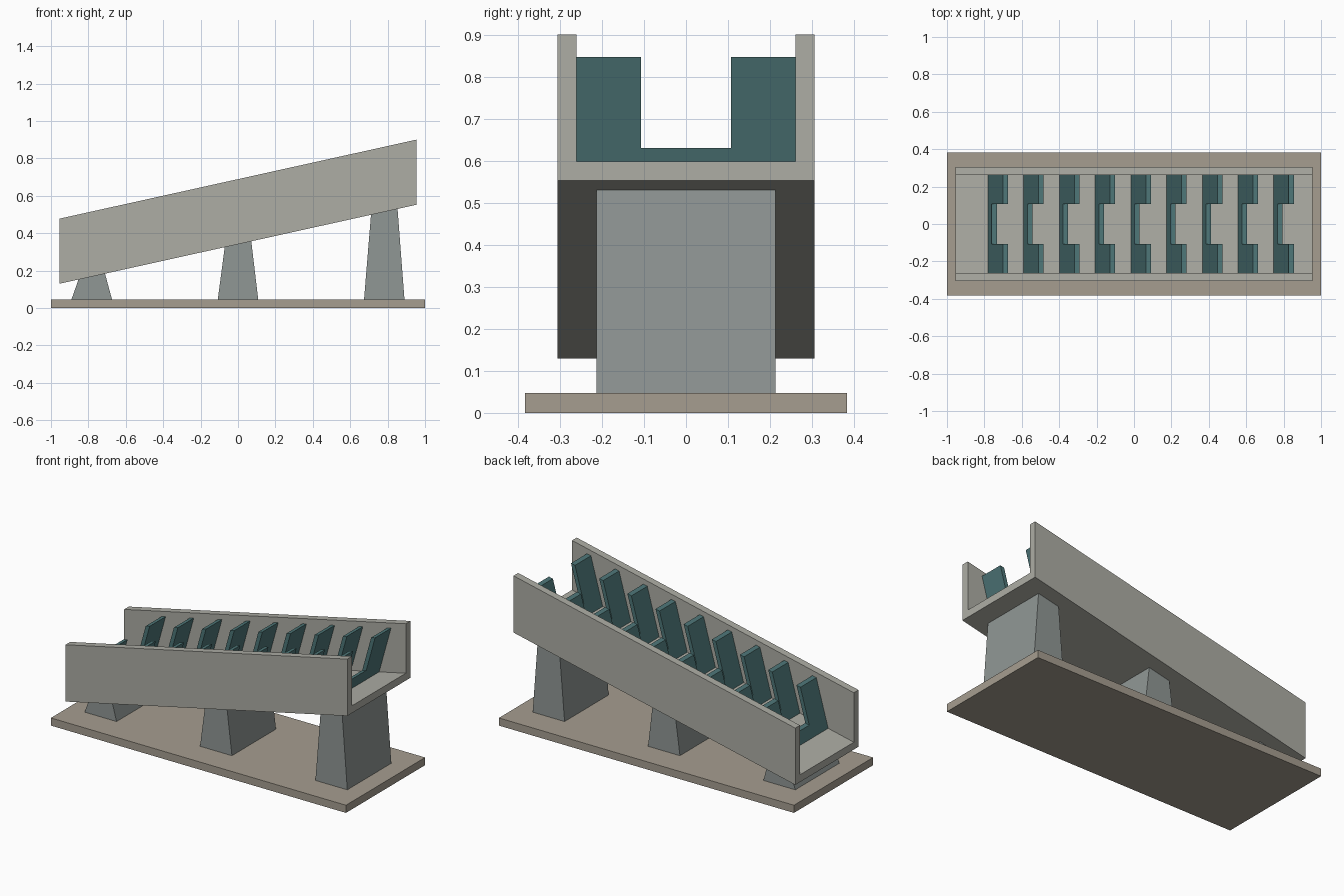
import bpy, bmesh
from mathutils import Vector

if "Cube" in bpy.data.objects:
    bpy.data.objects.remove(bpy.data.objects["Cube"])

SLOPE = 0.2213                       # rise of the channel per unit of x
X_END = 0.955


def under(x):                        # underside height of the channel
    return 0.13 + SLOPE * (x + X_END)


def material(name, rgb):
    m = bpy.data.materials.new(name)
    m.diffuse_color = (*rgb, 1)
    m.use_nodes = True
    m.node_tree.nodes["Principled BSDF"].inputs["Base Color"].default_value = m.diffuse_color
    return m


def prism(name, ring, sweep, mat):
    """Sweep a closed planar outline along a vector."""
    bm = bmesh.new()
    a = [bm.verts.new(p) for p in ring]
    b = [bm.verts.new(Vector(p) + Vector(sweep)) for p in ring]
    n = len(ring)
    bm.faces.new(a)
    bm.faces.new(b[::-1])
    for i in range(n):
        bm.faces.new((a[i], b[i], b[(i + 1) % n], a[(i + 1) % n]))
    bmesh.ops.recalc_face_normals(bm, faces=bm.faces)
    me = bpy.data.meshes.new(name)
    bm.to_mesh(me)
    bm.free()
    me.materials.append(mat)
    ob = bpy.data.objects.new(name, me)
    bpy.context.collection.objects.link(ob)
    return ob


def u_outline(outer, inner, low, mid, high):
    """Symmetric U shape as (y, height) pairs."""
    right = [(outer, low), (outer, high), (inner, high), (inner, mid)]
    return right + [(-y, h) for y, h in reversed(right)]


concrete = material("channel_grey", (0.42, 0.42, 0.375))
stone = material("base_stone", (0.38, 0.34, 0.28))
pier_grey = material("pier_grey", (0.28, 0.31, 0.30))
teal = material("baffle_teal", (0.075, 0.18, 0.185))

# Base slab
prism("base_slab", [(-1, -0.383, 0), (1, -0.383, 0), (1, 0.383, 0), (-1, 0.383, 0)],
      (0, 0, 0.047), stone)

# Sloping open channel with vertical ends
prism("channel", [(-X_END, y, under(-X_END) + h)
                  for y, h in u_outline(0.306, 0.261, 0, 0.045, 0.348)],
      (2 * X_END, 0, 2 * X_END * SLOPE), concrete)

# Tapered piers, tops cut to the channel slope
for i, x in enumerate((-0.782, 0, 0.782)):
    prism(f"pier_{i + 1}",
          [(x - 0.108, -0.213, 0.047), (x + 0.108, -0.213, 0.047),
           (x + 0.071, -0.213, under(x + 0.071)), (x - 0.071, -0.213, under(x - 0.071))],
          (0, 0.426, 0), pier_grey)

# Nine notched baffles leaning up the slope
LEAN, THICK = 0.278, 0.027
for i in range(9):
    x0 = -0.781 + i * 0.191
    z0 = under(x0) + 0.045
    prism(f"baffle_{i + 1}",
          [(x0 + LEAN * h, y, z0 + h)
           for y, h in u_outline(0.261, 0.107, -0.004, 0.073, 0.289)],
          (THICK, 0, THICK * SLOPE), teal)
